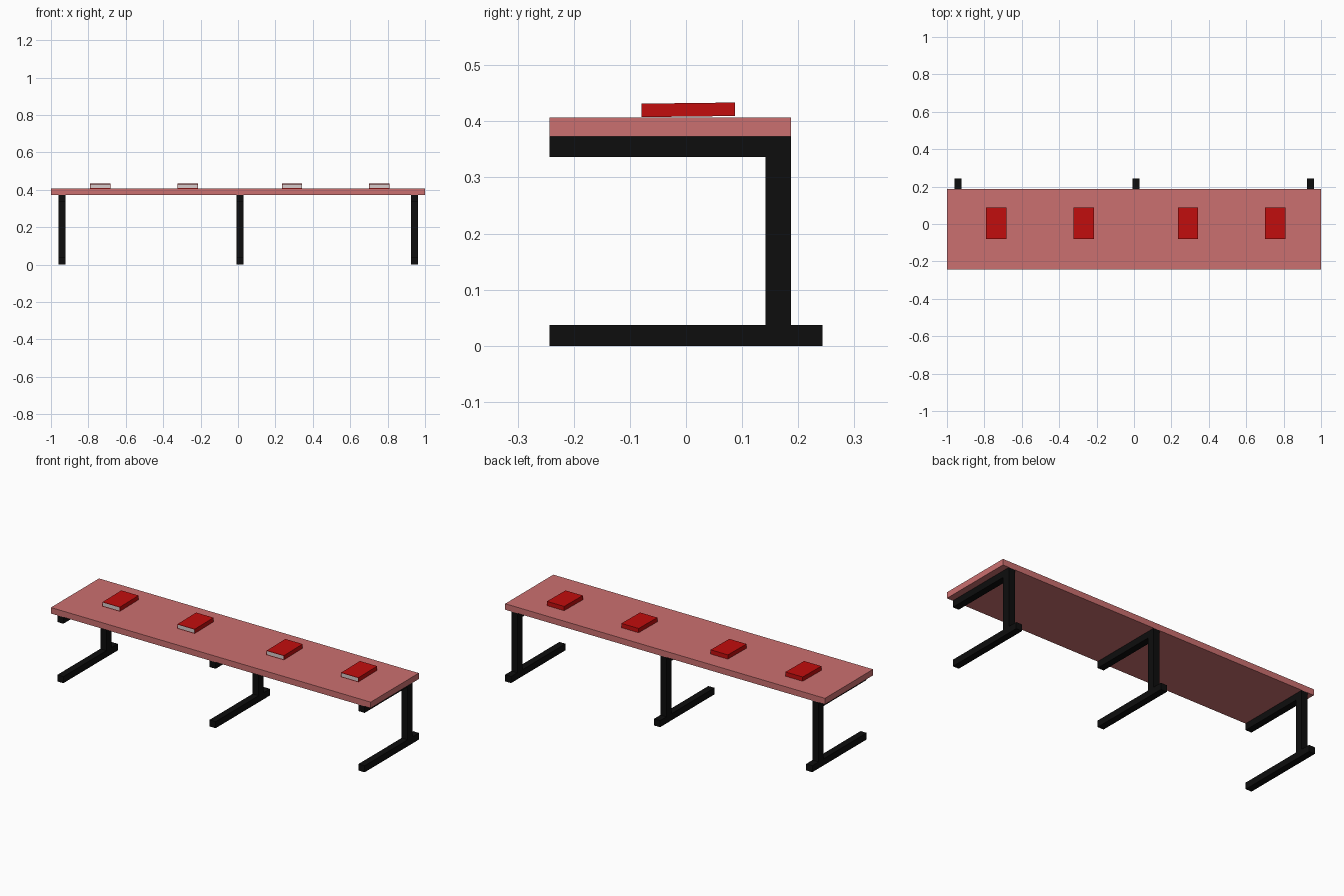
import bpy, bmesh, math
from mathutils import Matrix, Vector

if "Cube" in bpy.data.objects:
    bpy.data.objects.remove(bpy.data.objects["Cube"])


def material(name, rgb):
    m = bpy.data.materials.new(name)
    m.diffuse_color = (*rgb, 1)
    m.use_nodes = True
    m.node_tree.nodes["Principled BSDF"].inputs["Base Color"].default_value = m.diffuse_color
    return m


WOOD = material("dusty red top", (0.60, 0.16, 0.16))
BLACK = material("black metal", (0.004, 0.004, 0.004))
RED = material("red cover", (0.54, 0.004, 0.004))
PAGE = material("pale page grey", (0.68, 0.60, 0.60))


def finish(name, bm, mats):
    me = bpy.data.meshes.new(name)
    bmesh.ops.recalc_face_normals(bm, faces=bm.faces)
    bm.to_mesh(me)
    bm.free()
    for m in mats:
        me.materials.append(m)
    ob = bpy.data.objects.new(name, me)
    bpy.context.collection.objects.link(ob)
    return ob


def box(bm, lo, hi):
    lo, hi = Vector(lo), Vector(hi)
    mat = Matrix.Translation((lo + hi) / 2) @ Matrix.Diagonal((*(hi - lo), 1))
    bmesh.ops.create_cube(bm, size=1, matrix=mat)


# Table top
bm = bmesh.new()
box(bm, (-1, -0.243, 0.373), (1, 0.187, 0.407))
finish("table_top", bm, [WOOD])

# C-shaped legs: side profile (y, z) extruded along x
PROFILE = [(-0.243, 0), (0.243, 0), (0.243, 0.037), (0.187, 0.037),
           (0.187, 0.373), (-0.243, 0.373), (-0.243, 0.336),
           (0.142, 0.336), (0.142, 0.037), (-0.243, 0.037)]
for name, x in (("left_leg", -0.941), ("middle_leg", 0.011), ("right_leg", 0.943)):
    bm = bmesh.new()
    f = bm.faces.new([bm.verts.new((x - 0.019, y, z)) for y, z in PROFILE])
    ext = bmesh.ops.extrude_face_region(bm, geom=[f])
    bmesh.ops.translate(bm, vec=(0.038, 0, 0),
                        verts=[v for v in ext["geom"] if isinstance(v, bmesh.types.BMVert)])
    finish(name, bm, [BLACK])

# Four slightly tilted books with pale page edges facing the front
for i, x in enumerate((-0.737, -0.269, 0.289, 0.755)):
    bm = bmesh.new()
    box(bm, (-0.054, -0.0835, -0.012), (0.054, 0.0835, 0.012))
    bm.normal_update()
    front = [f for f in bm.faces if f.normal.y < -0.9]
    bmesh.ops.inset_region(bm, faces=front, thickness=0.003, depth=0)
    front[0].material_index = 1
    ob = finish("book_%d" % (i + 1), bm, [RED, PAGE])
    ob.location = (x, 0.004, 0.4205)
    ob.rotation_euler = (math.radians(0.7), 0, 0)
